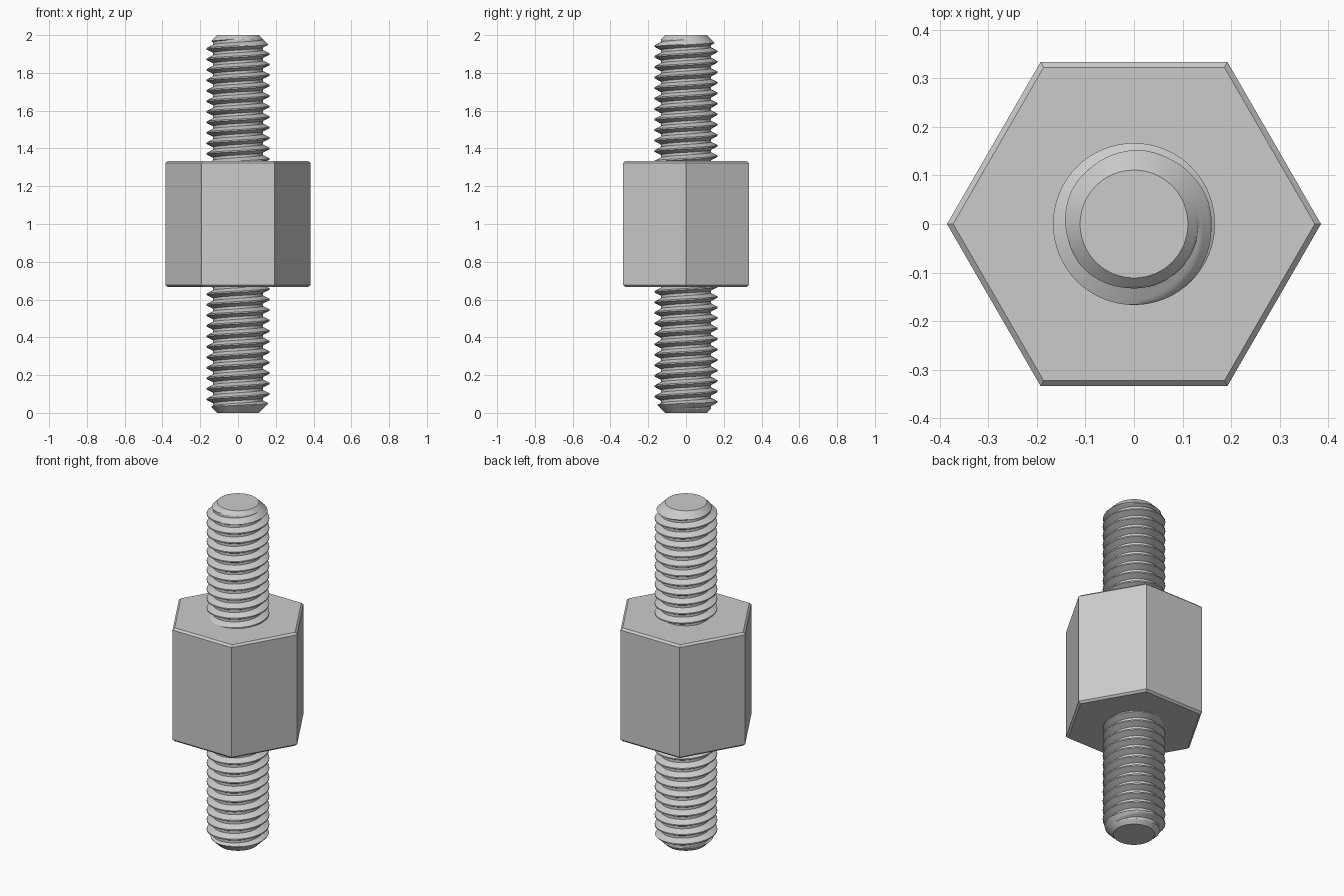
import bpy, bmesh, math
from mathutils import Matrix

cube = bpy.data.objects.get("Cube")
if cube:
    bpy.data.objects.remove(cube, do_unlink=True)

steel = bpy.data.materials.new("light grey steel")
steel.use_nodes = True
colour = (0.6, 0.6, 0.6, 1)
steel.diffuse_color = colour
steel.node_tree.nodes["Principled BSDF"].inputs["Base Color"].default_value = colour

LENGTH = 2.0
BODY = LENGTH / 3            # body and both studs share the length equally
PITCH = LENGTH / 36
MAJOR, MINOR, TIP = 0.1667, 0.1326, 0.111
STEPS, SIDES = 16, 64        # samples per pitch, columns per turn
PHASE = 0.2


def add_object(name, bm):
    bmesh.ops.recalc_face_normals(bm, faces=bm.faces)
    mesh = bpy.data.meshes.new(name)
    bm.to_mesh(mesh)
    bm.free()
    mesh.materials.append(steel)
    obj = bpy.data.objects.new(name, mesh)
    bpy.context.collection.objects.link(obj)
    return obj


def thread_radius(phase):
    """Trapezoidal thread: narrow flat crest, wider flat root."""
    d = abs((phase + 0.5) % 1 - 0.5)
    depth = min(max((d - 1 / 16) / (5 / 16), 0), 1)
    return MAJOR + (MINOR - MAJOR) * depth


def threaded_stud(name, flip):
    bottom = BODY * 2 - 0.03
    rows = int((LENGTH - bottom) / PITCH + 3) * STEPS
    start = math.floor(bottom / PITCH) - 1
    bm = bmesh.new()
    columns = []
    for i in range(SIDES + 1):
        turn = i / SIDES
        angle = math.tau * turn
        column = []
        for k in range(rows):
            z = (start + PHASE + turn + k / STEPS) * PITCH
            z = min(max(z, bottom), LENGTH)
            r = thread_radius(z / PITCH - PHASE - turn)
            r = min(r, TIP + LENGTH - z)          # conical lead-in
            column.append(bm.verts.new((r * math.cos(angle), r * math.sin(angle), z)))
        columns.append(column)
    for a, b in zip(columns, columns[1:]):
        for k in range(rows - 1):
            bm.faces.new((a[k], b[k], b[k + 1], a[k + 1]))
    bmesh.ops.remove_doubles(bm, verts=bm.verts, dist=0.0002)
    bmesh.ops.holes_fill(bm, edges=[e for e in bm.edges if e.is_boundary], sides=0)
    if flip:
        turn_over = Matrix.Translation((0, 0, LENGTH)) @ Matrix.Rotation(math.pi, 4, "X")
        bm.transform(turn_over)
    obj = add_object(name, bm)
    bpy.ops.object.select_all(action="DESELECT")
    obj.select_set(True)
    bpy.context.view_layer.objects.active = obj
    bpy.ops.object.shade_smooth_by_angle(angle=math.radians(30))


# Hexagonal body with chamfered top and bottom rims
bm = bmesh.new()
corner = BODY / math.sqrt(3)
bmesh.ops.create_cone(bm, cap_ends=True, segments=6, radius1=corner, radius2=corner,
                      depth=BODY, matrix=Matrix.Rotation(math.radians(30), 4, "Z"))
if abs(max(v.co.x for v in bm.verts) - corner) > 0.01:
    bm.transform(Matrix.Rotation(math.radians(30), 4, "Z"))
rims = [e for e in bm.edges if abs(e.verts[0].co.z - e.verts[1].co.z) < 0.01]
bmesh.ops.bevel(bm, geom=rims, offset=0.011, segments=1, affect="EDGES")
bm.transform(Matrix.Translation((0, 0, LENGTH / 2)))
add_object("hex_body", bm)

# Matching studs at both ends
threaded_stud("upper_threaded_stud", False)
threaded_stud("lower_threaded_stud", True)
